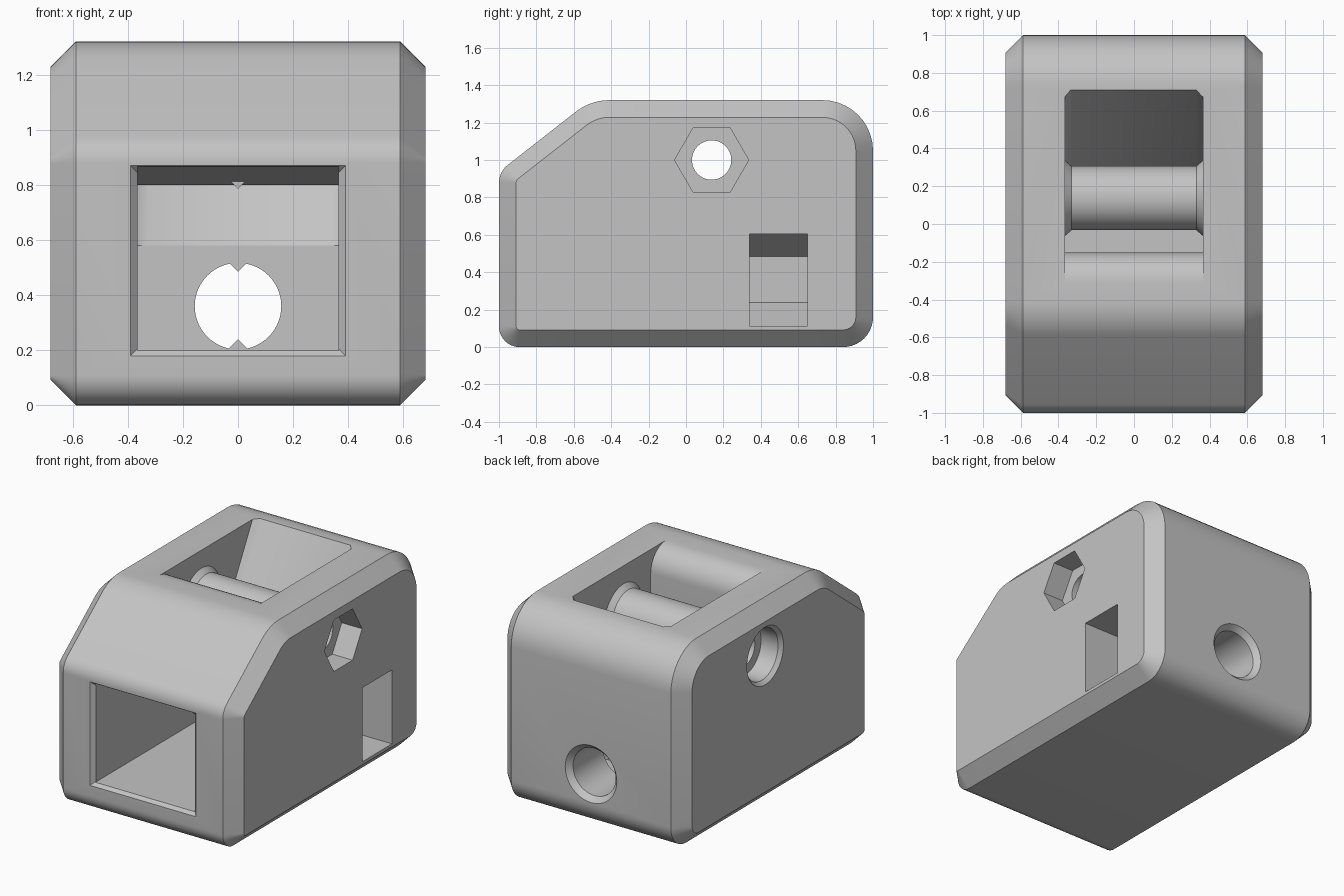
import bpy, bmesh
from math import sin, cos, tan, pi, radians
from mathutils import Vector

if "Cube" in bpy.data.objects:
    bpy.data.objects.remove(bpy.data.objects["Cube"], do_unlink=True)

grey = bpy.data.materials.new("plain grey")
grey.use_nodes = True
grey.diffuse_color = (0.55, 0.55, 0.55, 1)
grey.node_tree.nodes["Principled BSDF"].inputs["Base Color"].default_value = (0.55, 0.55, 0.55, 1)


def loft(name, rings, bevel_test=None, bevel=0.035):
    """Solid skinned through rings of equal length, with capped ends."""
    bm = bmesh.new()
    loops = [[bm.verts.new(p) for p in ring] for ring in rings]
    n = len(loops[0])
    for a, b in zip(loops, loops[1:]):
        for i in range(n):
            bm.faces.new((a[i], a[(i + 1) % n], b[(i + 1) % n], b[i]))
    bm.faces.new(loops[0])
    bm.faces.new(loops[-1])
    bmesh.ops.recalc_face_normals(bm, faces=bm.faces)
    if bevel_test:
        edges = [e for e in bm.edges if bevel_test(e)]
        bmesh.ops.bevel(bm, geom=edges, offset=bevel, segments=1, affect='EDGES')
    mesh = bpy.data.meshes.new(name)
    bm.to_mesh(mesh)
    bm.free()
    mesh.materials.append(grey)
    ob = bpy.data.objects.new(name, mesh)
    bpy.context.collection.objects.link(ob)
    return ob


def along_x(points, x):
    return [(x, y, z) for y, z in points]


def along_y(points, y):
    return [(x, y, z) for x, z in points]


def circle(u, v, r, n=64):
    return [(u + r * cos(2 * pi * i / n), v + r * sin(2 * pi * i / n)) for i in range(n)]


def rounded(corners, inset=0.0, steps=10):
    """Counter-clockwise polygon with filleted corners, offset inward."""
    out = []
    n = len(corners)
    for i, (y, z, r) in enumerate(corners):
        p = Vector((y, z))
        d0 = (p - Vector(corners[i - 1][:2])).normalized()
        d1 = (Vector(corners[(i + 1) % n][:2]) - p).normalized()
        n0, n1 = Vector((-d0.y, d0.x)), Vector((-d1.y, d1.x))
        turn = d0.angle(d1)
        centre = p - d0 * r * tan(turn / 2) + n0 * r
        for k in range(steps + 1):
            t = k / steps
            normal = (n0 * sin((1 - t) * turn) + n1 * sin(t * turn)) / sin(turn)
            out.append(tuple(centre - normal * (r - inset)))
    return out


def cut(ob, cutter):
    mod = ob.modifiers.new("cut", 'BOOLEAN')
    mod.operation = 'DIFFERENCE'
    mod.solver = 'EXACT'
    mod.object = cutter


# Housing: rounded side profile with chamfered flanks
profile = [(-1, 0, 0.11), (1, 0, 0.16), (1, 1.32, 0.27), (-0.51, 1.32, 0.29), (-1, 0.937, 0.12)]
outer, inner = rounded(profile), rounded(profile, 0.092)
housing = loft("housing", [along_x(inner, -0.68), along_x(outer, -0.588),
                           along_x(outer, 0.588), along_x(inner, 0.68)])

# Throat: front pocket, sloped back wall and top opening with a rounded lip
lip = [(-0.31 + 0.16 * cos(radians(a)), 1.16 + 0.16 * sin(radians(a))) for a in range(90, -1, -9)]
throat = ([(-1.1, 0.2), (0.27, 0.2), (0.27, 0.58), (0.77, 1.42), (-0.31, 1.42)]
          + lip + [(-0.15, 0.8), (-1.1, 0.875)])


def back_slope(e):
    a, b = e.verts
    return abs(a.co.x - b.co.x) < 0.01 and min(a.co.y, b.co.y) > 0.2 and max(a.co.z, b.co.z) > 1


cutters = [loft("throat_cutter", [along_x(throat, -0.365), along_x(throat, 0.365)], back_slope)]

# Flared pocket entrance
mouth = [(-1.03, 0.42, 0.15, 0.90), (-0.97, 0.36, 0.21, 0.84)]
cutters.append(loft("mouth_cutter", [along_y([(-w, lo), (w, lo), (w, hi), (-w, hi)], y)
                                     for y, w, lo, hi in mouth]))

# Rear bolt hole with countersunk rim
cutters.append(loft("rear_hole_cutter", [along_y(circle(0, 0.36, r), y) for y, r in
                                         [(0.2, 0.157), (0.965, 0.157), (1.0, 0.19), (1.05, 0.19)]]))

# Captive nut slot, open on one flank
slot = [(0.8, 0.113), (0, 0.113), (-0.212, 0.237), (-0.212, 0.483), (0, 0.605), (0.8, 0.605)]
cutters.append(loft("nut_slot_cutter", [along_y(slot, 0.34), along_y(slot, 0.65)]))

# Cross pin: hexagonal recess on one flank, round counterbore on the other
PY, PZ = 0.137, 1.0
cutters.append(loft("hex_recess_cutter", [along_x(circle(PY, PZ, 0.198, 6), x) for x in (0.53, 0.8)]))
cutters.append(loft("counterbore_cutter", [along_x(circle(PY, PZ, r), x) for x, r in
                                           [(-0.53, 0.17), (-0.655, 0.17), (-0.68, 0.192), (-0.75, 0.192)]]))
pin = loft("pin_hole_cutter", [along_x(circle(PY, PZ, 0.105), x) for x in (-0.8, 0.8)])

# Spindle across the throat, flared where it meets the walls
spindle = loft("spindle", [along_x(circle(PY, PZ, r), x) for x, r in
                           [(-0.38, 0.2), (-0.365, 0.2), (-0.33, 0.17),
                            (0.33, 0.17), (0.365, 0.2), (0.38, 0.2)]])

for c in cutters + [pin]:
    cut(housing, c)
cut(spindle, pin)

# Apply the cuts and shade
for ob in (housing, spindle):
    bpy.ops.object.select_all(action='DESELECT')
    ob.select_set(True)
    bpy.context.view_layer.objects.active = ob
    for mod in list(ob.modifiers):
        bpy.ops.object.modifier_apply(modifier=mod.name)
    bpy.ops.object.shade_smooth_by_angle(angle=radians(25))
for c in cutters + [pin]:
    bpy.data.objects.remove(c, do_unlink=True)

# Small V ridges in the bolt hole and under the lip
for name, z, y0, y1 in [("hole_ridge_top", 0.52, 0.275, 0.335),
                        ("hole_ridge_bottom", 0.205, 0.275, 0.335),
                        ("lip_ridge", 0.82, -0.3, -0.155)]:
    diamond = circle(0, z, 0.035, 4)
    loft(name, [along_y(diamond, y0), along_y(diamond, y1)])
